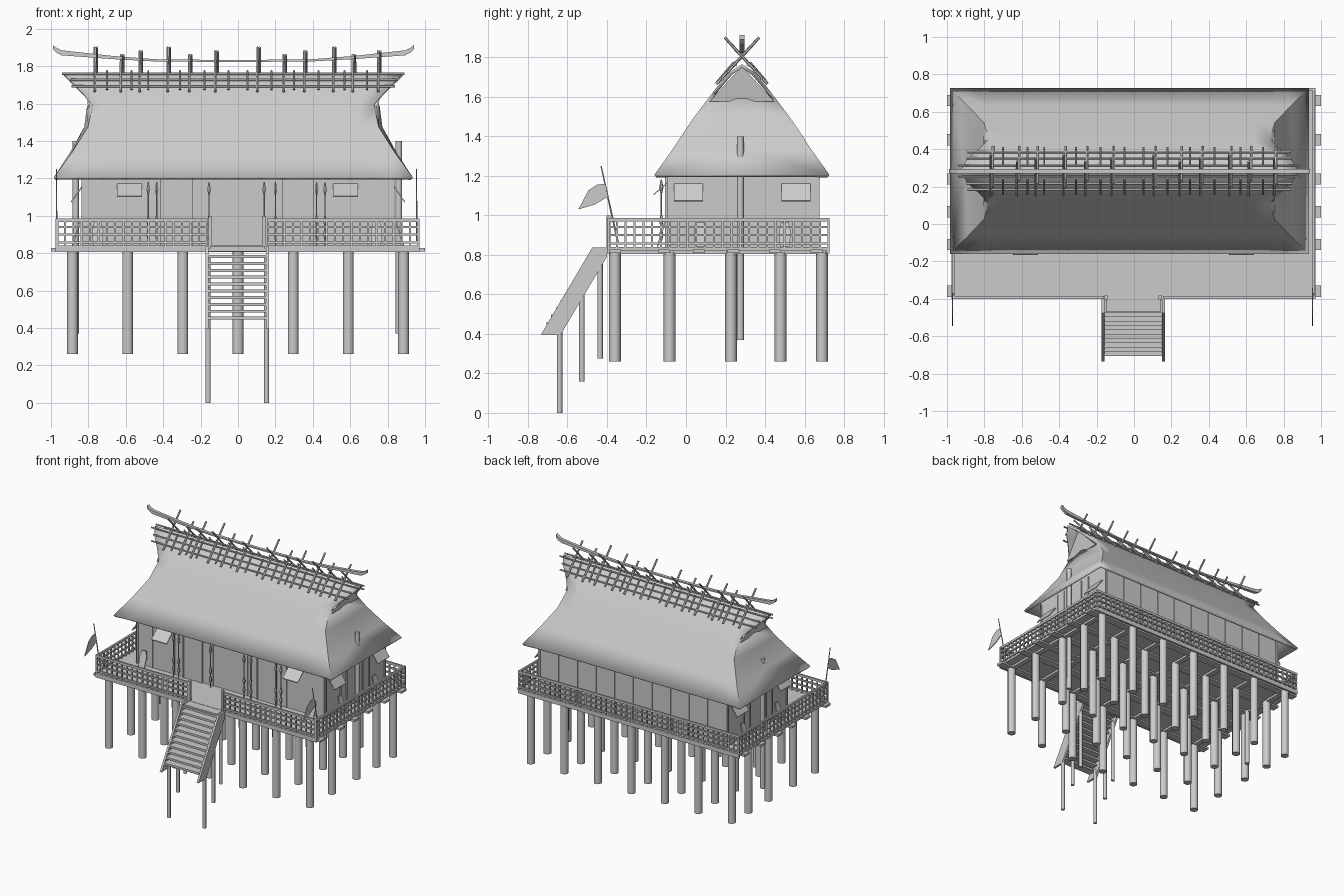
import bpy, bmesh, math
from mathutils import Vector, Matrix

if "Cube" in bpy.data.objects:
    bpy.data.objects.remove(bpy.data.objects["Cube"])

def finish(name, bm, smooth=None):
    bmesh.ops.recalc_face_normals(bm, faces=bm.faces)
    me = bpy.data.meshes.new(name)
    bm.to_mesh(me)
    bm.free()
    ob = bpy.data.objects.new(name, me)
    bpy.context.collection.objects.link(ob)
    if smooth:
        bpy.context.view_layer.objects.active = ob
        ob.select_set(True)
        bpy.ops.object.shade_smooth_by_angle(angle=math.radians(smooth))
        ob.select_set(False)
    return ob

def boxes(name, items):
    """Boxes given as (x0, x1, y0, y1, z0, z1)."""
    bm = bmesh.new()
    for x0, x1, y0, y1, z0, z1 in items:
        m = Matrix.Translation(((x0+x1)/2, (y0+y1)/2, (z0+z1)/2)) @ Matrix.Diagonal((x1-x0, y1-y0, z1-z0, 1))
        bmesh.ops.create_cube(bm, size=1, matrix=m)
    return finish(name, bm)

def rods(name, items, sides=8, smooth=50):
    """Tapered rods given as (start, end, start radius, end radius)."""
    bm = bmesh.new()
    for a, b, r0, r1 in items:
        a, b = Vector(a), Vector(b)
        d = b - a
        m = Matrix.Translation((a+b)/2) @ d.to_track_quat('Z', 'Y').to_matrix().to_4x4()
        bmesh.ops.create_cone(bm, cap_ends=True, segments=sides, radius1=r0, radius2=r1, depth=d.length, matrix=m)
    return finish(name, bm, smooth)

def slabs(name, items):
    """Flat outlines extruded along a vector: (points, vector)."""
    bm = bmesh.new()
    for pts, vec in items:
        f = bm.faces.new([bm.verts.new(p) for p in pts])
        g = bmesh.ops.extrude_face_region(bm, geom=[f], use_keep_orig=True)
        bmesh.ops.translate(bm, vec=vec, verts=[v for v in g['geom'] if isinstance(v, bmesh.types.BMVert)])
    return finish(name, bm)

# Piles under the deck
cols = [-0.885 + 0.295*i for i in range(7)]
rows = [-0.36, -0.083, 0.227, 0.478, 0.688]
rods("piles", [((x, y, 0.26), (x, y, 0.815), 0.03, 0.03) for x in cols for y in rows], 10)
rods("ridge_posts", [((x, 0.275, 0.37), (x, 0.275, 1.62 if abs(x) < 0.8 else 1.4), 0.018, 0.018) for x in (-0.868, 0.86)], 8)

# Deck, rim and floor beams
boxes("deck", [(-0.975, 0.97, -0.4, 0.727, 0.822, 0.84), (-0.15, 0.145, -0.47, -0.4, 0.822, 0.838)])
boxes("deck_rim", [(-0.975, 0.97, -0.4, -0.385, 0.806, 0.824), (-0.975, 0.97, 0.712, 0.727, 0.806, 0.824)])
boxes("floor_beams", [(-1, 1, y-0.03, y+0.03, 0.81, 0.828) for y in (-0.36, -0.11, 0.065, 0.24, 0.45, 0.66)]
      + [(x-0.02, x+0.02, -0.385, 0.712, 0.805, 0.823) for x in cols])

# Lattice railing
rail = []
def fence(a, b, fixed, along_x):
    def add(u0, u1, h, z0, z1):
        rail.append((u0, u1, fixed-h, fixed+h, z0, z1) if along_x else (fixed-h, fixed+h, u0, u1, z0, z1))
    for z, t in ((0.857, 0.006), (0.9, 0.005), (0.94, 0.005), (0.977, 0.009)):
        add(a, b, 0.007, z-t, z+t)
    n = round((b-a)/0.045)
    for i in range(n+1):
        u = a + 0.005 + (b-a-0.01)*i/n
        add(u-0.005, u+0.005, 0.005, 0.84, 0.975)
fence(-0.975, -0.16, -0.393, True)
fence(0.155, 0.97, -0.393, True)
fence(-0.975, 0.97, 0.72, True)
fence(-0.4, 0.727, -0.966, False)
fence(-0.4, 0.727, 0.961, False)
boxes("railing", rail)
boxes("entry_posts", [(x-0.009, x+0.009, -0.403, -0.383, 0.84, 1.0) for x in (-0.15, 0.14)])

# Stairs: stringers, treads, props
side = [(-0.475, 0.836), (-0.4, 0.836), (-0.4, 0.79), (-0.635, 0.395), (-0.735, 0.395)]
slabs("stair_stringers", [([(x, y, z) for y, z in side], (0.016, 0, 0)) for x in (-0.175, 0.15)])
treads = []
for i in range(11):
    z = 0.445 + 0.0365*i
    y = -0.705 + 0.0365*i*0.63
    treads.append((-0.16, 0.152, y, y+0.065, z, z+0.016))
boxes("stair_treads", treads)
rods("stair_props", [((x, y, z0), (x, y, z1), 0.014, 0.014) for x in (-0.16, 0.153)
     for y, z0, z1 in ((-0.64, 0, 0.46), (-0.527, 0.16, 0.62), (-0.435, 0.275, 0.78))])

# House walls, posts and doors
W, F, B = 0.83, -0.09, 0.67
boxes("walls", [(-W, W, F, F+0.012, 0.84, 1.28), (-W, W, B-0.012, B, 0.84, 1.28),
                (-W, -W+0.012, F, B, 0.84, 1.28), (W-0.012, W, F, B, 0.84, 1.28)])
posts = [(x-0.008, x+0.008, B-0.004, B+0.006, 0.84, 1.26) for x in [-0.82+0.164*i for i in range(11)]]
posts += [(x-0.006, x+0.006, F-0.006, F+0.004, 0.84, 1.26) for x in (-0.82, -0.69, -0.5, -0.16, 0.145, 0.49, 0.68, 0.82)]
posts += [(s*W-0.006, s*W+0.006, y-0.006, y+0.006, 0.84, 1.26) for s in (-1, 1) for y in (F+.01, 0.105, 0.18, 0.38, 0.46, B-.01)]
boxes("wall_posts", posts)
doors = []
for c in (-0.33, 0.32):
    doors += [(c-0.08, c+0.08, F-0.01, F, 0.84, 1.19), (c-0.085, c+0.085, F-0.016, F, 1.185, 1.2)]
    doors += [(c+s*0.08-0.006, c+s*0.08+0.006, F-0.016, F, 0.84, 1.2) for s in (-1, 1)]
boxes("doors", doors)

# Propped window shutters
sh = [([(c-0.067, F, 1.165), (c+0.067, F, 1.165), (c+0.067, F-0.075, 1.1), (c-0.067, F-0.075, 1.1)], (0, 0, 0.007))
      for c in (-0.58, 0.575)]
sh += [([(s*W, c-0.073, 1.155), (s*W, c+0.073, 1.155), (s*(W+0.06), c+0.073, 1.07), (s*(W+0.06), c-0.073, 1.07)], (s*0.004, 0, 0.006))
       for s in (-1, 1) for c in (0.013, 0.557)]
slabs("window_shutters", sh)

# Spears with spindle heads along the front wall
sp = []
for x in (-0.48, -0.435, -0.155, 0.14, 0.2, 0.42, 0.465):
    y = F-0.035
    sp.append(((x, y, 0.84), (x, y, 1.18), 0.004, 0.004))
    for z in (0.9, 0.97, 1.14):
        sp += [((x, y, z-0.03), (x, y, z), 0.004, 0.011), ((x, y, z), (x, y, z+0.04), 0.011, 0.003)]
rods("spears", sp, 6)

# Shields leaning on the walls
outline = [(-0.025, 0), (0.025, 0), (0.03, 0.08), (0.018, 0.125), (-0.018, 0.125), (-0.03, 0.08)]
shields = [([(c+u, F-0.05+0.3*v, 0.842+v) for u, v in outline], (0, -0.008, 0)) for c in (-0.75, 0.74)]
shields += [([(s*(W+0.05-0.3*v), c+u, 0.842+v) for u, v in outline], (s*0.008, 0, 0))
            for s in (-1, 1) for c in (0.07, 0.5)]
slabs("shields", shields)

# Corner banners
flag = [(-0.408, 1.16), (-0.45, 1.155), (-0.495, 1.125), (-0.545, 1.03), (-0.46, 1.055), (-0.394, 1.095)]
slabs("banners", [([(x, y, z) for y, z in flag], (0.006, 0, 0)) for x in (-0.973, 0.952)])
rods("banner_poles", [((x, -0.345, 0.865), (x, -0.43, 1.25), 0.005, 0.003) for x in (-0.97, 0.955)], 6)

# Thatched hip-and-gable roof: rows of (half depth, height, half length)
CX, CY, N, HIP = -0.025, 0.283, 16, 3
prof = [(0.443, 1.205, 0.96), (0.35, 1.335, 0.865), (0.258, 1.475, 0.777), (0.172, 1.59, 0.752),
        (0.122, 1.655, 0.80), (0.062, 1.725, 0.868), (0, 1.765, 0.905)]
bm = bmesh.new()
grid = {}
for s in (-1, 1):
    for i, (d, z, h) in enumerate(prof):
        for j in range(N+1):
            grid[s, i, j] = bm.verts.new((CX + h*(2*j/N-1), CY + s*d, z))
    for i in range(len(prof)-1):
        for j in range(N):
            bm.faces.new([grid[s, i, j], grid[s, i, j+1], grid[s, i+1, j+1], grid[s, i+1, j]])
mids = {}
for j in (0, N):
    e = -1 if j == 0 else 1
    for i in range(HIP+1):
        mids[i] = bm.verts.new((CX + e*(prof[i][2] + 0.01*i), CY, prof[i][1]))
    for i in range(HIP):
        for s in (-1, 1):
            bm.faces.new([grid[s, i, j], mids[i], mids[i+1], grid[s, i+1, j]])
bmesh.ops.remove_doubles(bm, verts=bm.verts, dist=0.0005)
roof = finish("thatch_roof", bm, 38)
mod = roof.modifiers.new("thickness", 'SOLIDIFY')
mod.thickness = 0.018
mod.offset = -1

# Gable boards
slabs("gable_boards", [([(CX+e*0.765, CY-0.165, 1.575), (CX+e*0.765, CY+0.165, 1.575), (CX+e*0.79, CY, 1.755)], (e*0.01, 0, 0))
                       for e in (-1, 1)])

# Ridge poles and cross sticks
pur = []
for d, z, h in ((0.03, 1.76, 0.915), (0.068, 1.728, 0.87), (0.1, 1.692, 0.865)):
    pur += [((CX-h, CY+s*d, z), (CX+h, CY+s*d, z), 0.007, 0.007) for s in (-1, 1)]
rods("ridge_poles", pur, 6)
st = []
for k, x in enumerate((-0.76, -0.62, -0.52, -0.37, -0.255, -0.115, 0.11, 0.25, 0.36, 0.515, 0.62, 0.755)):
    top = (1.9, 1.86, 1.88)[k % 3]
    for s in (-1, 1):
        xs = x + s*0.006
        st.append(((xs, CY+s*0.13, 1.665), (xs, CY-s*(top-1.8)*0.87, top), 0.008, 0.007))
rods("crossed_sticks", st, 6)
rods("short_pegs", [((x, CY+s*0.125, 1.675), (x, CY+s*0.04, 1.775), 0.006, 0.006) for s in (-1, 1)
     for x in (-0.7, -0.57, -0.48, -0.31, -0.18, -0.05, 0.05, 0.18, 0.3, 0.43, 0.57, 0.69)], 6)

# Upswept ridge beam
half = [(0, 1.822, 1.832), (0.42, 1.825, 1.837), (0.65, 1.838, 1.855), (0.92, 1.858, 1.885), (0.95, 1.875, 1.9), (0.965, 1.89, 1.913)]
low = [(-x, a) for x, a, b in half[::-1]] + [(x, a) for x, a, b in half[1:]]
up = [(x, b) for x, a, b in half[::-1]] + [(-x, b) for x, a, b in half[1:]]
slabs("ridge_beam", [([(CX+x, CY-0.012, z) for x, z in low + up], (0, 0.024, 0))])
